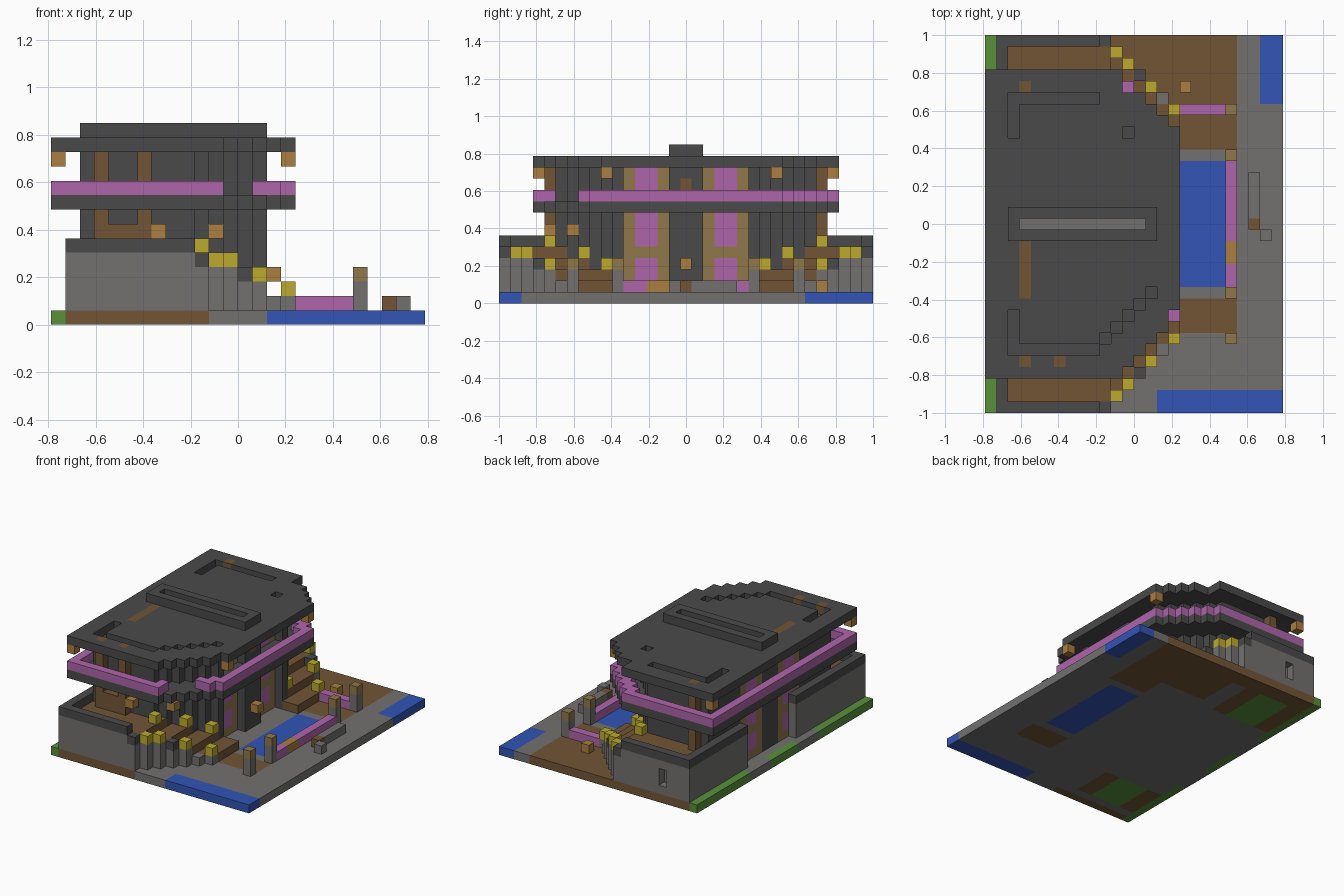
import bpy, bmesh

if "Cube" in bpy.data.objects:
    bpy.data.objects.remove(bpy.data.objects["Cube"], do_unlink=True)

U = 2 / 33                      # block size
NX, NY, MID = 26, 33, 16        # plan size in blocks, middle row

COLOURS = {
    "charcoal": (0.068, 0.068, 0.068), "stone": (0.17, 0.165, 0.163),
    "soil": (0.17, 0.09, 0.037), "water": (0.032, 0.09, 0.46),
    "grass": (0.10, 0.28, 0.045), "pink": (0.42, 0.13, 0.40),
    "yellow": (0.51, 0.40, 0.027), "amber": (0.40, 0.21, 0.05),
    "oak": (0.28, 0.19, 0.07),
}
MATS = {}
for label, rgb in COLOURS.items():
    m = bpy.data.materials.new(label)
    m.use_nodes = True
    m.diffuse_color = (*rgb, 1)
    m.node_tree.nodes["Principled BSDF"].inputs["Base Color"].default_value = (*rgb, 1)
    MATS[label] = m

cells = {}                      # block -> (part, colour); later parts replace earlier ones


def fill(part, colour, xs, ys, zs, rule=lambda i, d: True):
    """Fill an inclusive block range; rule takes column and distance from the middle row."""
    for i in range(xs[0], xs[1] + 1):
        for j in range(ys[0], ys[1] + 1):
            if rule(i, abs(j - MID)):
                for k in range(zs[0], zs[1] + 1):
                    cells[i, j, k] = (part, colour)


def carve(xs, ys, zs):
    for i in range(xs[0], xs[1] + 1):
        for j in range(ys[0], ys[1] + 1):
            for k in range(zs[0], zs[1] + 1):
                cells.pop((i, j, k), None)


def block(part, colour, i, j, k):
    fill(part, colour, (i, i), (j, j), (k, k))


def both(a, b):
    """Row ranges at distance a..b on each side of the middle."""
    return ((MID - b, MID - a), (MID + a, MID + b))


ALL_X, ALL_Y = (0, NX - 1), (0, NY - 1)

# ground slab with water, soil and grass patches
fill("ground", "stone", ALL_X, ALL_Y, (0, 0))
fill("ground", "soil", (1, 10), (0, 0), (0, 0))
fill("ground", "soil", (11, 21), (26, 32), (0, 0))
fill("ground", "soil", (1, 10), (31, 32), (0, 0))
for rows in both(7, 9):
    fill("ground", "soil", (17, 21), rows, (0, 0))
for rows in ((2, 6), (25, 30)):
    fill("ground", "soil", (1, 8), rows, (0, 0))
    fill("ground", "grass", (3, 6), rows, (0, 0))
for rows in ((0, 9), (14, 18), (23, 32)):
    fill("ground", "grass", (0, 0), rows, (0, 0))
fill("ground", "water", (15, 25), (0, 1), (0, 0))
fill("ground", "water", (24, 25), (27, 32), (0, 0))
fill("ground", "water", (17, 20), (11, 21), (0, 0))

# pond edge, fence, posts and bench
fill("pond_edge", "pink", (21, 21), (11, 21), (1, 1))
fill("pond_edge", "amber", (21, 21), (13, 14), (1, 1))
fill("garden_fence", "pink", (17, 20), (26, 26), (1, 1))
for d in (6, 10):
    for j in (MID - d, MID + d):
        fill("gate_post", "stone", (21, 21), (j, j), (1, 2))
        block("gate_post", "oak", 21, j, 3)
fill("bench", "stone", (23, 23), (17, 20), (1, 1))
block("bench", "soil", 23, 16, 1)
block("bench", "stone", 24, 15, 1)

# side terraces: stone walls, soil floor, charcoal rim
for rows in ((0, 12), (22, 32)):
    fill("terrace_wall", "stone", (1, 10), rows, (1, 4))
    fill("terrace_floor", "soil", (2, 10), rows, (4, 4), lambda i, d: d < 16)
    fill("terrace_rim", "charcoal", (1, 1), rows, (5, 5))
for j in (0, 32):
    fill("terrace_rim", "charcoal", (1, 9), (j, j), (5, 5))
    block("terrace_rim", "charcoal", 10, j, 4)
carve((4, 4), (32, 32), (2, 3))

# stepped garden beds falling toward the pond, held by a diagonal wall
for i in range(11, 17):
    top = 3 - (i - 11) // 2
    fill("garden_bed", "soil", (i, i), ALL_Y, (1, top), lambda i, d: 20 < i + d < 26 and d > 5)
    fill("garden_wall", "stone", (i, i), ALL_Y, (1, top), lambda i, d: i + d == 26)
for j in (MID - 13, MID + 13):
    block("garden_wall", "charcoal", 13, j, 3)

# yellow shrubs on the wall and beds
for i, d, k in ((11, 15, 4), (12, 14, 4), (14, 12, 3), (16, 10, 2),
                (10, 12, 5), (12, 9, 4), (14, 7, 3)):
    for j in (MID - d, MID + d):
        block("shrub", "yellow", i, j, k)
block("garden_lamp", "amber", 17, 28, 1)

# main house body with diagonal front corners
fill("house_body", "charcoal", (2, 14), (5, 27), (1, 11), lambda i, d: i + d <= 20)

# window bays, front and back
for rows in both(2, 5):
    carve((14, 14), rows, (1, 11))
    for col in (2, 13):
        fill("window_bay", "oak", (col, col), rows, (1, 11))
for rows in both(3, 4):
    for col in (2, 13):
        fill("window_glass", "pink", (col, col), rows, (2, 3))
        fill("window_glass", "pink", (col, col), rows, (5, 11))
block("arch_window", "soil", 14, MID, 10)
block("door_lamp", "amber", 15, MID, 3)

# balcony slab and railing
deck = lambda i, d: 0 <= i <= 16 and d <= 13 and i + d <= 24


def deck_edge(i, d):
    return deck(i, d) and not all(deck(i + a, d + b) for a in (-1, 0, 1) for b in (-1, 0, 1))


fill("balcony_slab", "charcoal", (0, 16), ALL_Y, (8, 8), deck)
fill("balcony_rail", "pink", (0, 16), ALL_Y, (9, 9), deck_edge)
for i in (12, 13, 14):
    for j in (4, 5, 6):
        if cells.get((i, j, 9), ("",))[0] == "balcony_rail":
            del cells[i, j, 9]

# flat roof with shallow channels and a raised ridge
fill("roof", "charcoal", (0, 16), ALL_Y, (12, 12), deck)
carve((16, 16), (8, 8), (12, 12))
carve((12, 12), (28, 28), (12, 12))
for rows in both(8, 11):
    carve((2, 2), rows, (12, 12))
for rows in both(11, 11):
    carve((2, 9), rows, (12, 12))
for step in range(5):
    carve((10 + step, 10 + step), (6 + step, 6 + step), (12, 12))
carve((12, 12), (24, 24), (12, 12))
fill("roof", "soil", (3, 3), (10, 14), (12, 12))
fill("roof_ridge", "charcoal", (2, 14), (15, 17), (13, 13))
carve((3, 13), (16, 16), (13, 13))
fill("ridge_channel", "stone", (3, 13), (16, 16), (12, 12))

# timber columns, low panel and lamps
for i, j in ((3, 4), (6, 4), (3, 28)):
    fill("timber_column", "soil", (i, i), (j, j), (5, 7))
    fill("timber_column", "soil", (i, i), (j, j), (9, 12))
fill("timber_panel", "soil", (4, 6), (4, 4), (5, 6))
for i, j, k in ((7, 4, 6), (11, 6, 6), (0, 3, 11), (0, 29, 11), (16, 9, 11), (16, 24, 11)):
    block("lamp", "amber", i, j, k)

# turn each part into a mesh of its exposed block faces
SIDES = [(axis, s) for axis in range(3) for s in (0, 1)]


def build(part):
    own = {c: v[1] for c, v in cells.items() if v[0] == part}
    mesh = bpy.data.meshes.new(part)
    slots = sorted(set(own.values()))
    for s in slots:
        mesh.materials.append(MATS[s])
    bm = bmesh.new()
    verts = {}
    for c, colour in own.items():
        for axis, s in SIDES:
            n = list(c)
            n[axis] += 2 * s - 1
            if tuple(n) in cells:
                continue
            b, e = (axis + 1) % 3, (axis + 2) % 3
            ring = []
            for p, q in ((0, 0), (1, 0), (1, 1), (0, 1)):
                v = list(c)
                v[axis] += s
                v[b] += p
                v[e] += q
                v = tuple(v)
                if v not in verts:
                    verts[v] = bm.verts.new(((v[0] - NX / 2) * U, (v[1] - NY / 2) * U, v[2] * U))
                ring.append(verts[v])
            f = bm.faces.new(ring if s else ring[::-1])
            f.material_index = slots.index(colour)
    bmesh.ops.dissolve_limit(bm, angle_limit=0.01, verts=bm.verts, edges=bm.edges,
                             delimit={"MATERIAL"})
    bm.to_mesh(mesh)
    bm.free()
    bpy.context.collection.objects.link(bpy.data.objects.new(part, mesh))


for part in sorted({v[0] for v in cells.values()}):
    build(part)
